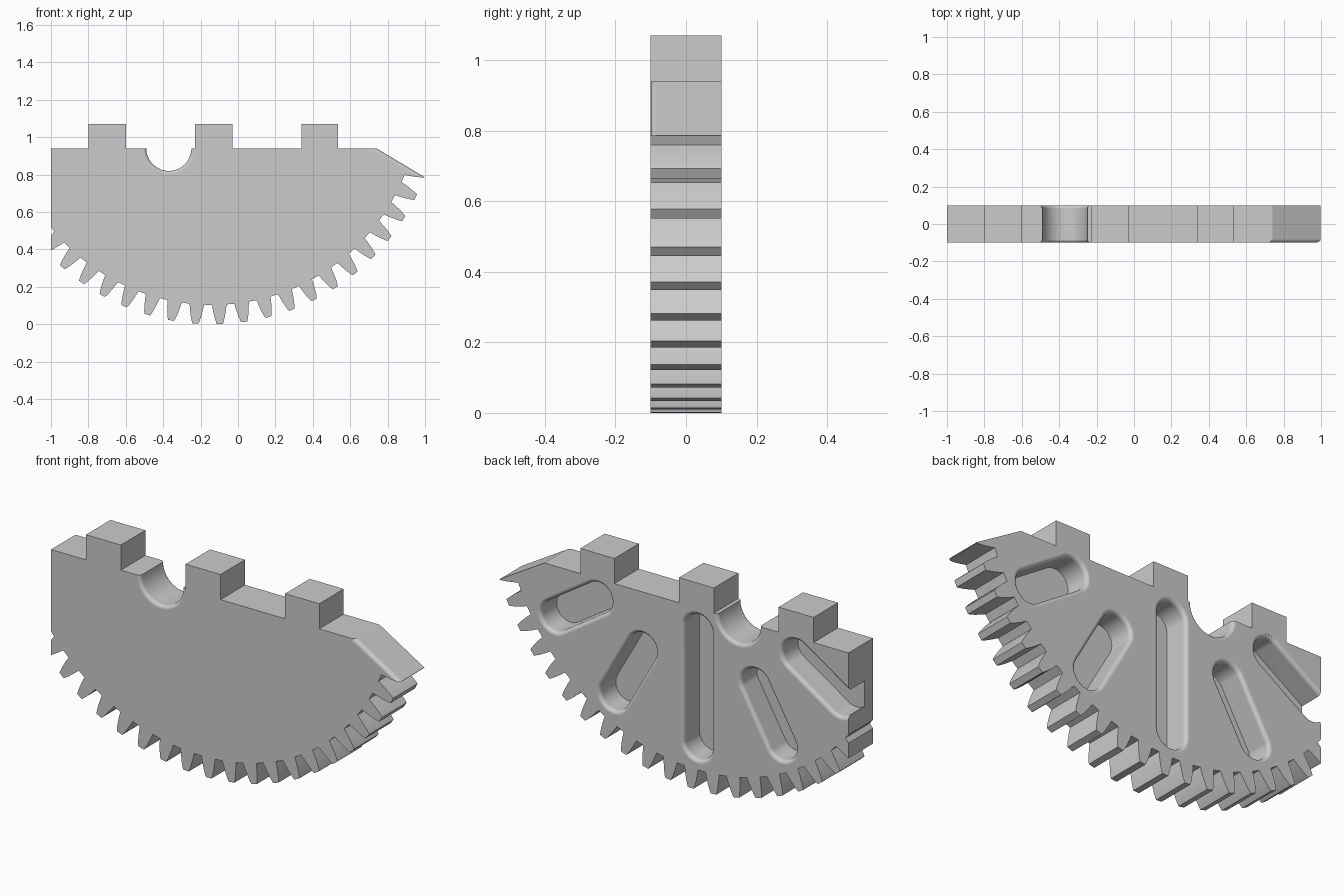
import bpy, bmesh, math
from mathutils import Vector

cube = bpy.data.objects.get("Cube")
if cube:
    bpy.data.objects.remove(cube, do_unlink=True)

HALF = 0.1                      # half thickness of the plate
TOP = 0.94                      # flat top edge
CX, CZ = -0.137, 1.21           # gear centre
PITCH, FIRST = 6.207, 1.9       # tooth spacing and offset in degrees

grey = bpy.data.materials.new("plain grey")
grey.use_nodes = True
grey.diffuse_color = (0.6, 0.6, 0.6, 1)
grey.node_tree.nodes["Principled BSDF"].inputs["Base Color"].default_value = (0.6, 0.6, 0.6, 1)


def loft(name, rings):
    """Solid skinned through equal-length rings of 3D points."""
    bm = bmesh.new()
    loops = [[bm.verts.new(p) for p in ring] for ring in rings]
    bm.faces.new(loops[0])
    bm.faces.new(loops[-1])
    n = len(loops[0])
    for a, b in zip(loops, loops[1:]):
        for i in range(n):
            j = (i + 1) % n
            bm.faces.new((a[i], a[j], b[j], b[i]))
    bmesh.ops.recalc_face_normals(bm, faces=bm.faces)
    mesh = bpy.data.meshes.new(name)
    bm.to_mesh(mesh)
    bm.free()
    mesh.materials.append(grey)
    obj = bpy.data.objects.new(name, mesh)
    bpy.context.collection.objects.link(obj)
    return obj


def polar(r, angle):
    """Point at a radius and an angle from straight down."""
    return Vector((CX + r * math.sin(angle), CZ - r * math.cos(angle)))


def clip(points, origin, normal):
    """Keep the part of a 2D outline behind a line."""
    out = []
    for p, q in zip(points, points[1:] + points[:1]):
        dp, dq = (p - origin).dot(normal), (q - origin).dot(normal)
        if dp <= 0:
            out.append(p)
        if dp * dq < 0:
            out.append(p.lerp(q, dp / (dp - dq)))
    return out


def slot_ring(p, q, r, y, steps=14):
    """Round-ended slot outline between two points."""
    d = q - p
    base = math.atan2(d.y, d.x)
    ring = []
    for centre, start in ((q, base - math.pi / 2), (p, base + math.pi / 2)):
        for i in range(steps):
            a = start + math.pi * (i + 0.5) / steps
            ring.append((centre.x + r * math.cos(a), y, centre.y + r * math.sin(a)))
    return ring


def rim(r, f, side, steps=5):
    """Radius and depth pairs of a rounded rim."""
    arc = [i / steps * math.pi / 2 for i in range(steps + 1)]
    return [(r + f - f * math.cos(a), side * (HALF - f + f * math.sin(a))) for a in arc]


def cut(body, cutter):
    mod = body.modifiers.new("cut", 'BOOLEAN')
    mod.operation = 'DIFFERENCE'
    mod.solver = 'EXACT'
    mod.object = cutter
    bpy.context.view_layer.objects.active = body
    bpy.ops.object.modifier_apply(modifier=mod.name)
    bpy.data.objects.remove(cutter, do_unlink=True)


# Toothed outline, trimmed by the left end and the sloped nose
flank = [(1.107, 0.039), (1.14, 0.034), (1.175, 0.027), (1.2, 0.02), (1.21, 0.016)]
outline = []
for k in range(-10, 13):
    mid = math.radians(FIRST + PITCH * k)
    outline += [polar(r, mid - w / r) for r, w in flank]
    outline += [polar(r, mid + w / r) for r, w in reversed(flank)]
outline += [Vector((1.3, 1.3)), Vector((-1.3, 1.3))]
nose, tip = Vector((0.74, TOP)), Vector((1.0, 0.785))
along = (tip - nose).normalized()
out = Vector((-along.y, along.x))
for origin, normal in ((Vector((-1, 0)), Vector((-1, 0))),
                       (Vector((0, TOP)), Vector((0, 1))), (nose, out)):
    outline = clip(outline, origin, normal)
plate = loft("sector_gear_plate", [[(p.x, y, p.y) for p in outline] for y in (-HALF, HALF)])

# Rounded front edge of the nose
f = 0.02
section = [(-f + f * math.cos(a), f - HALF - f * math.sin(a))
           for a in [i / 5 * math.pi / 2 for i in range(6)]]
section += [(-f, -HALF - f), (f, -HALF - f), (f, f - HALF)]
ends = [nose + along * t for t in (-0.01, 0.4)]
cut(plate, loft("nose_cutter", [[(e.x + out.x * n, y, e.y + out.y * n) for n, y in section]
                                for e in ends]))

# Half-round notch in the top edge, rounded on both sides
c = Vector((-0.37, TOP))
back = rim(0.121, 0.018, 1)
front = [(r, -y) for r, y in reversed(back)]
profile = [(front[0][0], -HALF - f)] + front + back + [(back[-1][0], HALF + f)]
cut(plate, loft("notch_cutter", [slot_ring(c, c, r, y) for r, y in profile]))

# Radial lightening pockets in the back: angle and inner radius
FLOOR = -0.03
for angle, inner in ((57, 0.685), (29.5, 0.65), (0, 0.385), (-29.5, 0.665), (-57, 0.67)):
    a = math.radians(angle)
    p, q = polar(inner, a), polar(0.975, a)
    wall = rim(0.08, f, 1)
    profile = [(0.08, FLOOR)] + wall + [(0.08 + f, HALF + f)]
    cut(plate, loft("pocket_cutter", [slot_ring(p, q, r, y) for r, y in profile]))

# Smooth fillets, crisp edges
bpy.ops.object.select_all(action='DESELECT')
plate.select_set(True)
bpy.context.view_layer.objects.active = plate
bpy.ops.object.shade_smooth_by_angle(angle=math.radians(25))
weighted = plate.modifiers.new("flat_faces", 'WEIGHTED_NORMAL')
weighted.keep_sharp = True

# Square blocks on the top edge
for name, x0, x1 in (("right_block", -0.8, -0.6), ("middle_block", -0.23, -0.03),
                     ("left_block", 0.34, 0.535)):
    loft(name, [[(x0, -HALF, z), (x1, -HALF, z), (x1, HALF, z), (x0, HALF, z)]
                for z in (TOP, 1.07)])
